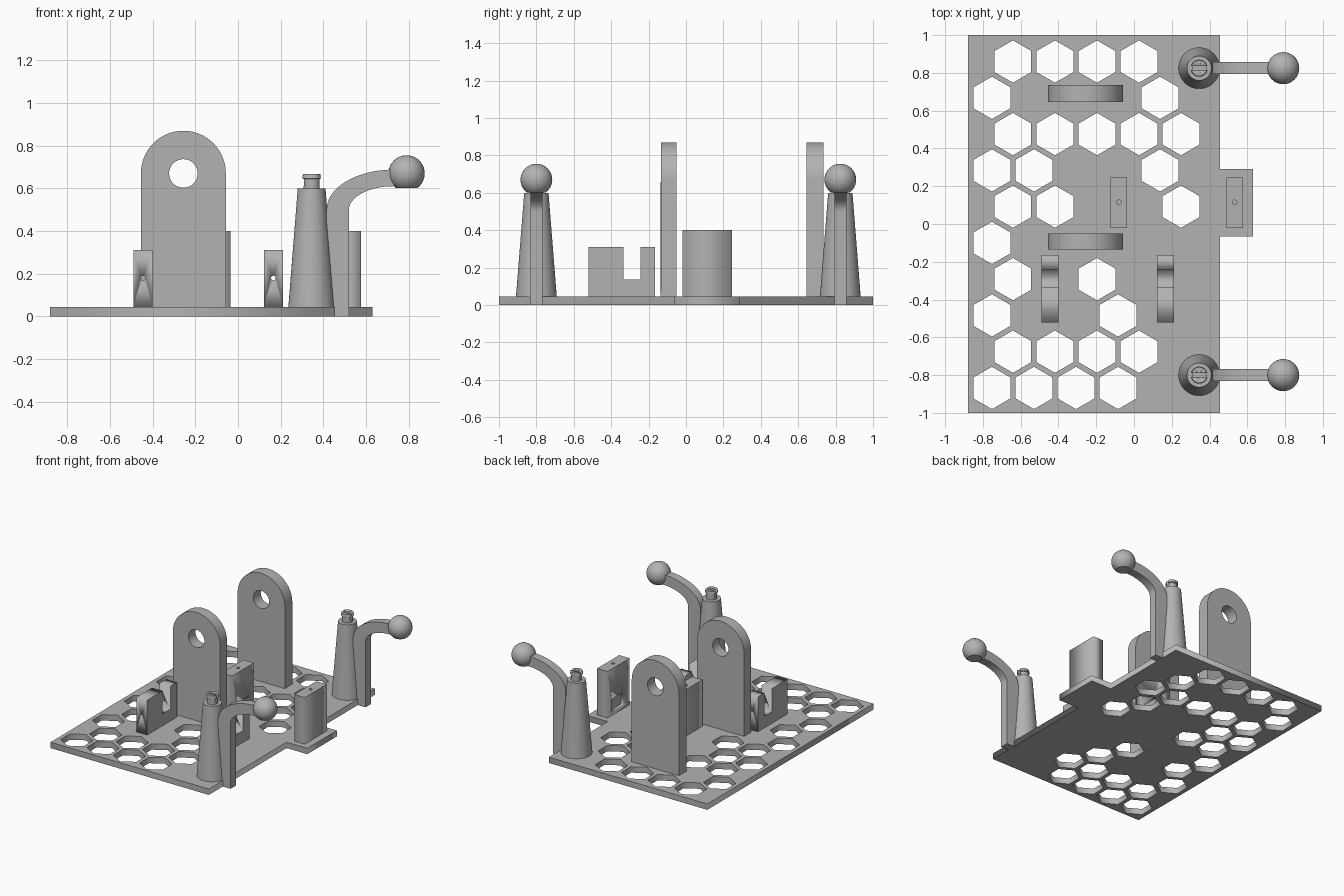
import bpy, bmesh
from math import pi, sin, cos, radians
from mathutils import Matrix, Vector

if "Cube" in bpy.data.objects:
    bpy.data.objects.remove(bpy.data.objects["Cube"], do_unlink=True)

grey = bpy.data.materials.new("light grey")
grey.use_nodes = True
colour = (0.45, 0.45, 0.45, 1)
grey.diffuse_color = colour
grey.node_tree.nodes["Principled BSDF"].inputs["Base Color"].default_value = colour

# Local profile axes for slabs extruded along z, y and x
ALONG_Z = Matrix.Identity(4)
ALONG_Y = Matrix.Rotation(pi / 2, 4, 'X')
ALONG_X = Matrix(((0, 0, 1, 0), (1, 0, 0, 0), (0, 1, 0, 0), (0, 0, 0, 1)))
PLATE = 0.045


def finish(name, bm, smooth=False):
    mesh = bpy.data.meshes.new(name)
    bmesh.ops.recalc_face_normals(bm, faces=bm.faces)
    bm.to_mesh(mesh)
    bm.free()
    mesh.materials.clear()
    mesh.materials.append(grey)
    obj = bpy.data.objects.new(name, mesh)
    bpy.context.collection.objects.link(obj)
    if smooth:
        bpy.ops.object.select_all(action='DESELECT')
        obj.select_set(True)
        bpy.context.view_layer.objects.active = obj
        bpy.ops.object.shade_smooth_by_angle(angle=radians(35))
    return obj


def slab(name, loops, low, high, axes, smooth=False):
    """Filled outline with holes, extruded from low to high along an axis."""
    curve = bpy.data.curves.new(name, 'CURVE')
    curve.dimensions, curve.fill_mode = '2D', 'BOTH'
    curve.extrude = (high - low) / 2
    for loop in loops:
        spline = curve.splines.new('POLY')
        spline.points.add(len(loop) - 1)
        for point, (u, v) in zip(spline.points, loop):
            point.co = (u, v, 0, 1)
        spline.use_cyclic_u = True
    temp = bpy.data.objects.new(name, curve)
    bm = bmesh.new()
    mesh = temp.to_mesh()
    bm.from_mesh(mesh)
    temp.to_mesh_clear()
    bpy.data.objects.remove(temp)
    bpy.data.curves.remove(curve)
    bmesh.ops.remove_doubles(bm, verts=bm.verts, dist=1e-5)
    bm.transform(axes)
    middle = (low + high) / 2
    offset = {0: (0, 0, middle), 1: (0, middle, 0), 2: (middle, 0, 0)}
    bm.transform(Matrix.Translation(offset[[ALONG_Z, ALONG_Y, ALONG_X].index(axes)]))
    return finish(name, bm, smooth)


def arc(cx, cy, rx, ry, start, end, steps):
    return [(cx + rx * cos(radians(start + (end - start) * i / steps)),
             cy + ry * sin(radians(start + (end - start) * i / steps)))
            for i in range(steps + 1)]


def ring(cx, cy, radius, sides, start=0):
    return arc(cx, cy, radius, radius, start, start + 360, sides)[:-1]


def rect(a, b, c, d):
    return [(a, c), (b, c), (b, d), (a, d)]


def cut(target, *cutters):
    """Subtract the cutters and remove them."""
    for cutter in cutters:
        mod = target.modifiers.new("cut", 'BOOLEAN')
        mod.operation, mod.solver, mod.object = 'DIFFERENCE', 'EXACT', cutter
        bpy.context.view_layer.objects.active = target
        bpy.ops.object.modifier_apply(modifier=mod.name)
        bpy.data.objects.remove(cutter, do_unlink=True)


def lathe(name, profile, x, y, sides=40):
    bm = bmesh.new()
    verts = [bm.verts.new((r, 0, z)) for r, z in profile]
    edges = [bm.edges.new(pair) for pair in zip(verts, verts[1:])]
    bmesh.ops.spin(bm, geom=verts + edges, cent=(0, 0, 0), axis=(0, 0, 1),
                   angle=2 * pi, steps=sides)
    bmesh.ops.remove_doubles(bm, verts=bm.verts, dist=1e-5)
    bm.transform(Matrix.Translation((x, y, 0)))
    return finish(name, bm, True)


# Base plate with side tab and honeycomb openings
outline = [(-0.88, -1), (0.455, -1), (0.455, -0.065), (0.63, -0.065),
           (0.63, 0.29), (0.455, 0.29), (0.455, 1), (-0.88, 1)]
rows = ["0123", "04", "01234", "014", "014", "0", "02", "03", "0123", "0123"]
cells = [ring((-0.752 if row % 2 else -0.641) + 0.2225 * int(column),
              0.86 - 0.192 * row, 0.112, 6, 30)
         for row, columns in enumerate(rows) for column in columns]
slab("base_plate", [outline] + cells, 0, PLATE, ALONG_Z)

# Tall round-topped supports with an axle hole
arch = [(-0.455, PLATE), (-0.057, PLATE)] + arc(-0.256, 0.67, 0.199, 0.2, 0, 180, 32)
for name, low, high in (("front_support", -0.135, -0.05), ("back_support", 0.645, 0.735)):
    slab(name, [arch, ring(-0.256, 0.67, 0.067, 32)], low, high, ALONG_Y, True)

# Notched brackets with a pin hole running front to back
notched = [(-0.522, PLATE), (-0.165, PLATE), (-0.165, 0.31), (-0.243, 0.31),
           (-0.243, 0.135), (-0.335, 0.135), (-0.335, 0.31), (-0.522, 0.31)]
for name, x in (("right_bracket", -0.445), ("left_bracket", 0.166)):
    bracket = slab(name, [notched], x - 0.045, x + 0.045, ALONG_X)
    cut(bracket, slab("pin_cutter", [ring(x, 0.18, 0.011, 16)], -0.6, -0.1, ALONG_Y))

# Upright blocks with a screw hole on top and facing pockets
for name, x, side in (("inner_block", -0.08, 1), ("tab_block", 0.533, -1)):
    block = slab(name, [rect(x - 0.044, x + 0.044, -0.02, 0.245)], PLATE, 0.4, ALONG_Z)
    face = x + side * 0.044
    cut(block,
        slab("screw_cutter", [ring(x, 0.115, 0.012, 16)], 0.3, 0.5, ALONG_Z),
        slab("pocket_cutter", [rect(0.05, 0.19, 0.07, 0.17)],
             face - 0.025, face + 0.025, ALONG_X))

# Pillars with slotted snap heads, and curved arms ending in balls
for label, y in (("front", -0.8), ("back", 0.825)):
    lathe(label + "_pillar", [(0, PLATE), (0.109, PLATE), (0.065, 0.6), (0, 0.6)], 0.345, y)
    head = lathe(label + "_snap_head",
                 [(0, 0.6), (0.038, 0.6), (0.038, 0.643), (0.045, 0.647),
                  (0.042, 0.667), (0, 0.667)], 0.345, y)
    cut(head, slab("slot_cutter", [rect(0.28, 0.41, y - 0.011, y + 0.011)],
                   0.61, 0.7, ALONG_Z))

    arm = ([(0.455, 0), (0.52, 0)]
           + arc(0.73, 0.5, 0.21, 0.11, 180, 90, 16)
           + arc(0.73, 0.5, 0.315, 0.188, 90, 180, 16)
           + [(0.415, PLATE), (0.455, PLATE)])
    slab(label + "_arm", [arm], y - 0.032, y + 0.032, ALONG_Y, True)

    bm = bmesh.new()
    bmesh.ops.create_uvsphere(bm, u_segments=32, v_segments=20, radius=0.085)
    bm.transform(Matrix.Translation((0.79, y, 0.67)))
    flat = bmesh.ops.bisect_plane(bm, geom=bm.verts[:] + bm.edges[:] + bm.faces[:],
                                  plane_co=Vector((0, 0, 0.602)),
                                  plane_no=Vector((0, 0, -1)), clear_outer=True)
    rim = [e for e in flat["geom_cut"] if isinstance(e, bmesh.types.BMEdge)]
    bmesh.ops.contextual_create(bm, geom=rim)
    finish(label + "_ball", bm, True)
